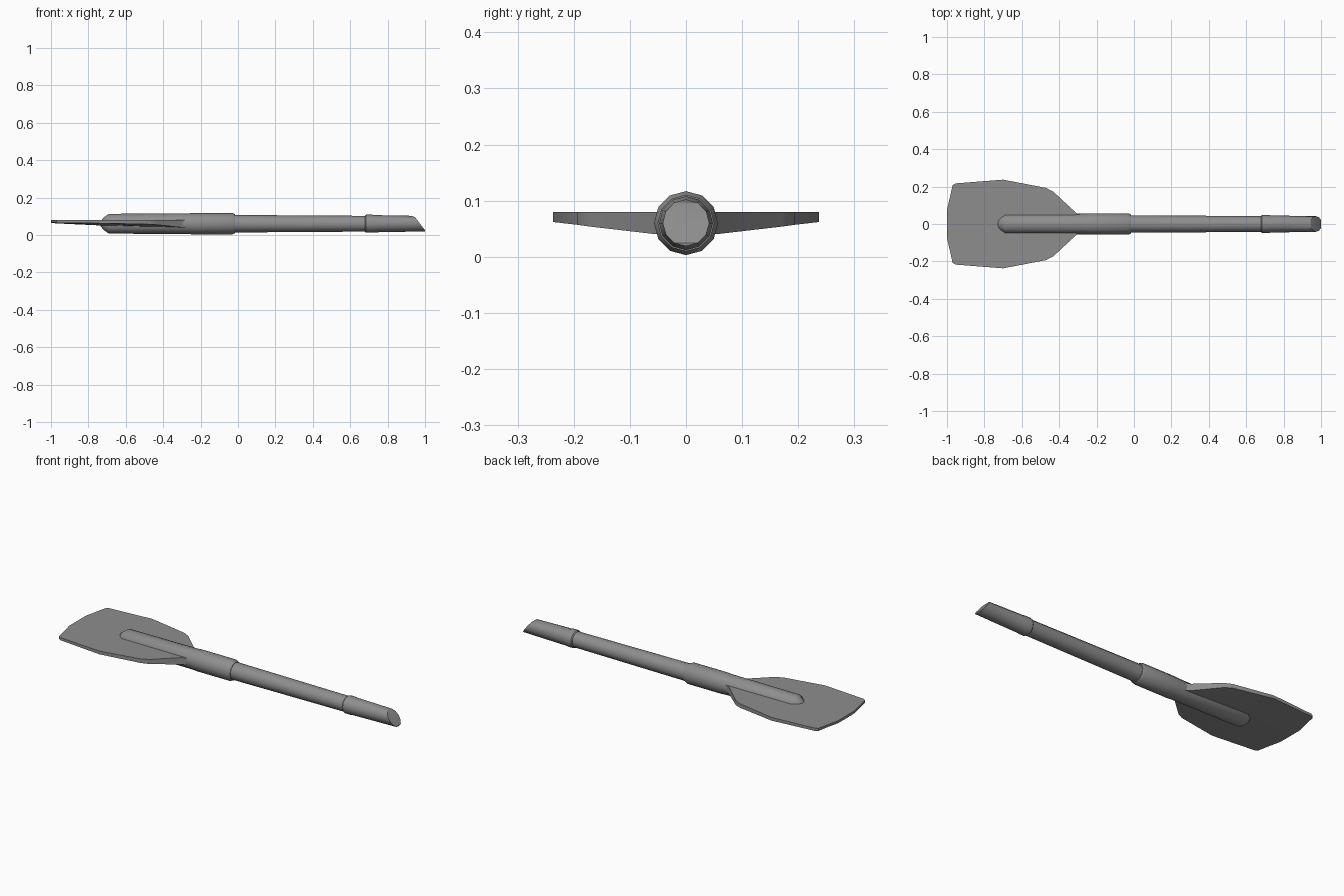
import bpy, bmesh, math
from mathutils import Vector

cube = bpy.data.objects.get("Cube")
if cube:
    bpy.data.objects.remove(cube)

SIDES = 12
AXIS_Z = 0.06

grey = bpy.data.materials.new("mid_grey")
grey.use_nodes = True
colour = (0.27, 0.27, 0.27, 1)
grey.diffuse_color = colour
grey.node_tree.nodes["Principled BSDF"].inputs["Base Color"].default_value = colour


def finish(name, bm, angle):
    bmesh.ops.recalc_face_normals(bm, faces=bm.faces)
    mesh = bpy.data.meshes.new(name)
    bm.to_mesh(mesh)
    bm.free()
    mesh.materials.append(grey)
    obj = bpy.data.objects.new(name, mesh)
    bpy.context.collection.objects.link(obj)
    bpy.ops.object.select_all(action='DESELECT')
    obj.select_set(True)
    bpy.context.view_layer.objects.active = obj
    bpy.ops.object.shade_smooth_by_angle(angle=math.radians(angle))
    return obj


def tube(profile):
    """Closed round tube along x from (x, radius) pairs."""
    bm = bmesh.new()
    rings = []
    for x, r in profile:
        angles = [math.tau * i / SIDES for i in range(SIDES)]
        rings.append([bm.verts.new((x, r * math.sin(a), AXIS_Z + r * math.cos(a)))
                      for a in angles])
    for a, b in zip(rings, rings[1:]):
        for i in range(SIDES):
            j = (i + 1) % SIDES
            bm.faces.new((a[i], a[j], b[j], b[i]))
    bm.faces.new(rings[0])
    bm.faces.new(rings[-1])
    return bm


# Socket that holds the blade, with a blunt nose
finish("blade_socket", tube([(-0.735, 0.012), (-0.72, 0.032), (-0.69, 0.053),
                             (-0.27, 0.055), (-0.24, 0.057), (-0.03, 0.057),
                             (-0.015, 0.05)]), 35)

# Long tapered shaft
finish("shaft", tube([(-0.05, 0.047), (0.7, 0.042)]), 35)

# Grip with a collar and an obliquely cut end
grip = tube([(0.68, 0.044), (0.685, 0.048), (0.72, 0.048), (0.73, 0.046),
             (1.0, 0.041)])
for point, normal in (((0.945, 0, 0.097), (0.72, 0, 0.55)),
                      ((0.92, 0, 0.105), (0.3, 0, 0.8))):
    cut = bmesh.ops.bisect_plane(grip, geom=grip.verts[:] + grip.edges[:] + grip.faces[:],
                                 plane_co=Vector(point), plane_no=Vector(normal),
                                 clear_outer=True)
    rim = [e for e in cut["geom_cut"] if isinstance(e, bmesh.types.BMEdge)]
    bmesh.ops.contextual_create(grip, geom=rim)
finish("grip", grip, 35)

# Blade: stations of (x, half width, rim bottom, centre bottom), flat on top
stations = [(-1.0, 0.075, 0.066, 0.065), (-0.985, 0.14, 0.066, 0.063),
            (-0.97, 0.207, 0.065, 0.062), (-0.955, 0.217, 0.065, 0.061),
            (-0.7, 0.237, 0.062, 0.049), (-0.47, 0.193, 0.057, 0.042),
            (-0.43, 0.172, 0.054, 0.041), (-0.31, 0.06, 0.041, 0.038),
            (-0.26, 0.04, 0.04, 0.038)]
TOP = 0.08
bm = bmesh.new()
sections = []
for x, w, rim, mid in stations:
    loop = [(w, TOP), (-w, TOP), (-w, rim), (0, mid), (w, rim)]
    sections.append([bm.verts.new((x, y, z)) for y, z in loop])
for a, b in zip(sections, sections[1:]):
    for i in range(len(a)):
        j = (i + 1) % len(a)
        bm.faces.new((a[i], a[j], b[j], b[i]))
bm.faces.new(sections[0])
bm.faces.new(sections[-1])
finish("blade", bm, 25)
